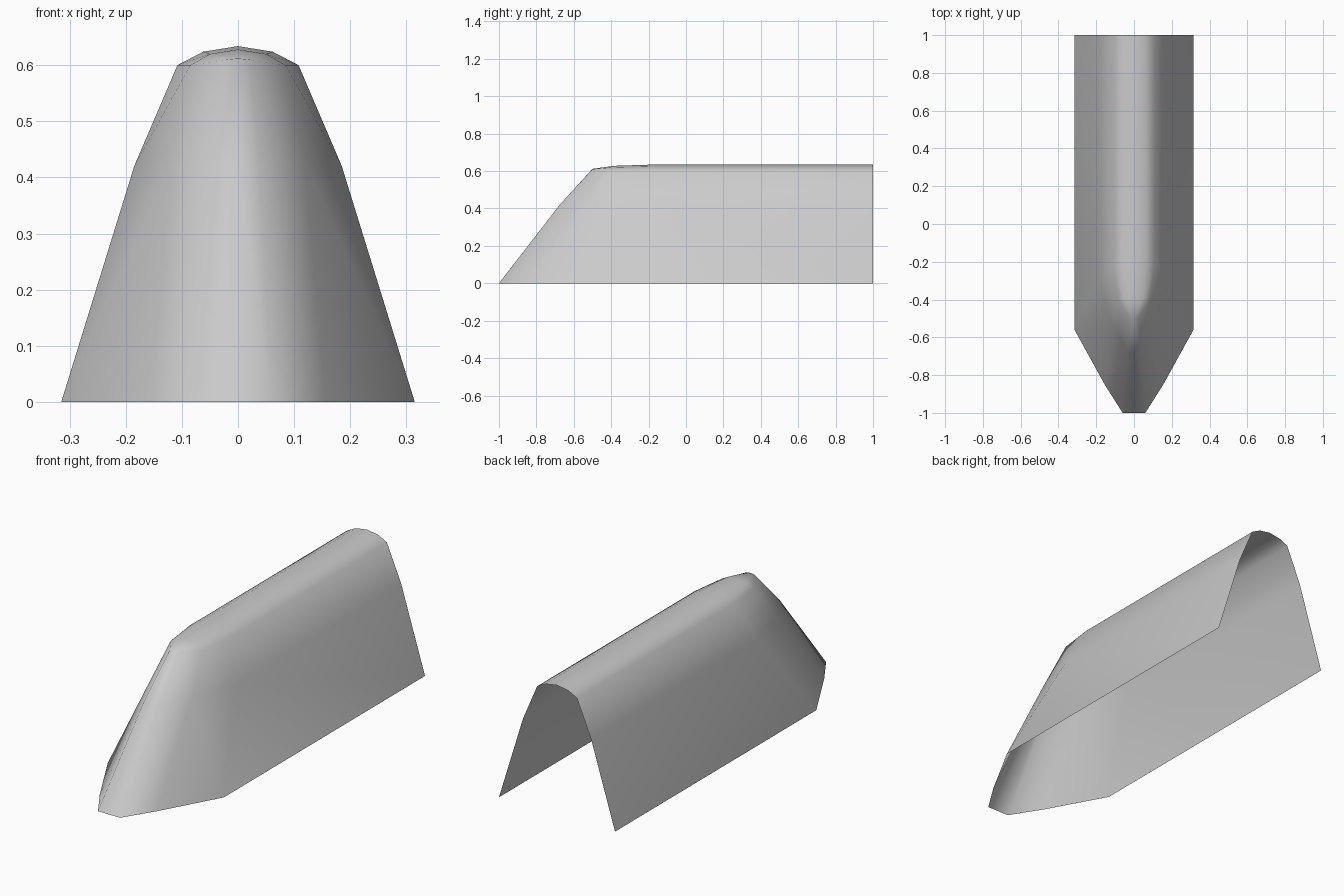
import bpy, bmesh

if "Cube" in bpy.data.objects:
    bpy.data.objects.remove(bpy.data.objects["Cube"])

# Right-hand half of the shell: stations from the back end to the nose centre,
# each running from the bottom edge up to the ridge
stations = [
    [(.315, 1, 0), (.185, 1, .42), (.108, 1, .60), (.062, 1, .624), (0, 1, .634)],
    [(.315, -.56, 0), (.185, -.29, .42), (.108, -.22, .60), (.062, -.2, .624), (0, -.2, .634)],
    [(.155, -.85, 0), (.12, -.53, .42), (.085, -.40, .60), (.05, -.39, .62), (0, -.385, .628)],
    [(.06, -1, 0), (.038, -.675, .42), (.02, -.5, .61), (.02, -.5, .61), (0, -.5, .612)],
    [(0, -1, 0), (0, -.675, .42), (0, -.5, .612), (0, -.5, .612), (0, -.5, .612)],
]

# Skin the stations; points that coincide at the nose tip are merged
bm = bmesh.new()
rows = [[bm.verts.new(p) for p in s] for s in stations]
for a, b in zip(rows, rows[1:]):
    for j in range(len(a) - 1):
        bm.faces.new((a[j], b[j], b[j + 1], a[j + 1]))
bmesh.ops.remove_doubles(bm, verts=bm.verts, dist=.0005)
bmesh.ops.recalc_face_normals(bm, faces=bm.faces)

# Open shells have no inside, so point the sides outwards explicitly
side = max(bm.faces, key=lambda f: f.calc_area())
if side.normal.x < 0:
    bmesh.ops.reverse_faces(bm, faces=bm.faces)

mesh = bpy.data.meshes.new("shell_cover")
bm.to_mesh(mesh)
bm.free()
shell = bpy.data.objects.new("shell_cover", mesh)
bpy.context.collection.objects.link(shell)

# Mirror to the left side and shade smooth
mirror = shell.modifiers.new("mirror", 'MIRROR')
mirror.use_clip = True
mirror.merge_threshold = .001
for p in mesh.polygons:
    p.use_smooth = True
